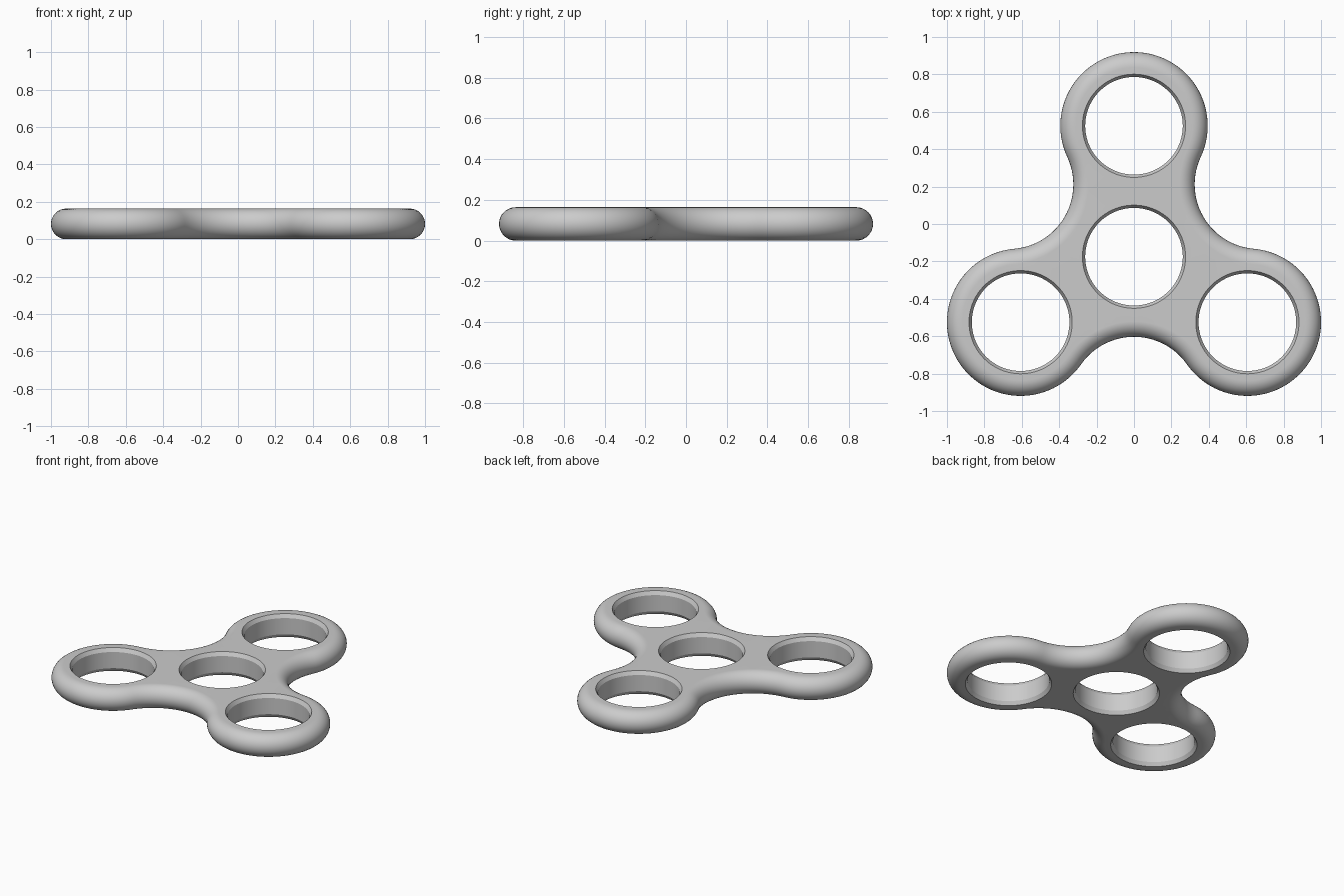
import bpy, bmesh
from math import sin, cos, pi, radians, atan2, sqrt
from mathutils import Vector

if "Cube" in bpy.data.objects:
    bpy.data.objects.remove(bpy.data.objects["Cube"])

T = 0.164                     # thickness
HUB = Vector((0, -0.175))     # centre hole
ARM = 0.70                    # hub to lobe centre
LOBE_R = 0.394                # outer lobe radius
WAIST = 0.428                 # hub to nearest point of the concave edge
HOLE_R, RIM_R, RIM_D = 0.261, 0.276, 0.025

# fillet arc tangent to two neighbouring lobes
h = ARM * sin(pi / 3)
k = WAIST - ARM / 2
FIL_R = (h * h + k * k - LOBE_R ** 2) / (2 * (LOBE_R - k))
FIL_D = WAIST + FIL_R
TAN = atan2(FIL_D * sin(pi / 3), FIL_D * cos(pi / 3) - ARM)


def polar(c, r, a):
    return c + Vector((cos(a), sin(a))) * r


def outline(inset):
    """Three-lobed outline moved inwards by inset."""
    pts = []
    for i in range(3):
        a = pi / 2 + i * 2 * pi / 3
        lobe = polar(HUB, ARM, a)
        n = 56
        for j in range(n + 1):
            pts.append(polar(lobe, LOBE_R - inset, a - TAN + 2 * TAN * j / n))
        fil = polar(HUB, FIL_D, a + pi / 3)
        s, e, m = TAN + pi, 5 * pi / 3 - TAN + pi, 26
        e = 8 * pi / 3 - s
        for j in range(1, m):
            pts.append(polar(fil, FIL_R + inset, a + s + (e - s) * j / m))
    return pts


def circle(c, r, n=72):
    return [polar(c, r, 2 * pi * j / n) for j in range(n)]


bm = bmesh.new()


def ring(pts, z):
    return [bm.verts.new((p.x, p.y, z)) for p in pts]


def skin(rings):
    for a, b in zip(rings, rings[1:]):
        for i in range(len(a)):
            j = (i + 1) % len(a)
            bm.faces.new((a[i], a[j], b[j], b[i]))


# half-round outer edge
R, SEG = T / 2, 16
edge = []
for i in range(SEG + 1):
    a = -pi / 2 + pi * i / SEG
    edge.append(ring(outline(R - R * cos(a)), R + R * sin(a)))
skin(edge)

# four chamfered through holes
tops, bottoms = [edge[-1]], [edge[0]]
centres = [HUB] + [polar(HUB, ARM, pi / 2 + i * 2 * pi / 3) for i in range(3)]
for c in centres:
    wall = [ring(circle(c, r), z) for r, z in
            ((RIM_R, 0), (HOLE_R, RIM_D), (HOLE_R, T - RIM_D), (RIM_R, T))]
    skin(wall)
    bottoms.append(wall[0])
    tops.append(wall[-1])

# flat top and bottom around the holes
for loops, nz in ((tops, 1), (bottoms, -1)):
    es = [bm.edges.get((l[i - 1], l[i])) for l in loops for i in range(len(l))]
    bmesh.ops.triangle_fill(bm, use_beauty=True, use_dissolve=False,
                            edges=es, normal=(0, 0, nz))
bmesh.ops.recalc_face_normals(bm, faces=bm.faces[:])

mesh = bpy.data.meshes.new("spinner_body")
bm.to_mesh(mesh)
bm.free()
body = bpy.data.objects.new("spinner_body", mesh)
bpy.context.collection.objects.link(body)
bpy.context.view_layer.objects.active = body
body.select_set(True)
bpy.ops.object.shade_smooth_by_angle(angle=radians(25))
wn = body.modifiers.new("flat_face_normals", 'WEIGHTED_NORMAL')
wn.keep_sharp = True
